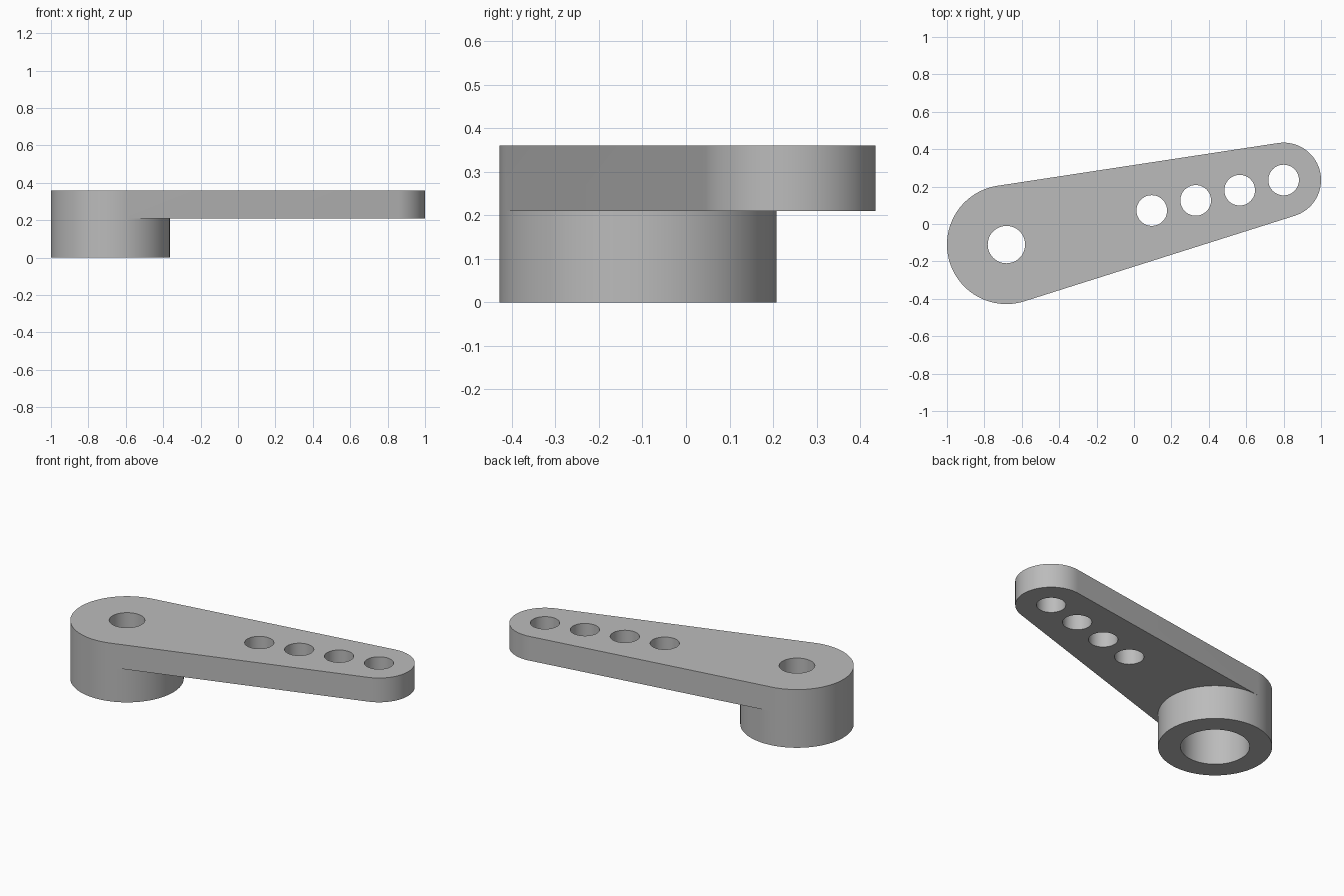
import bpy
import bmesh
from math import atan2, acos, cos, sin, pi, radians
from mathutils import Vector

cube = bpy.data.objects.get("Cube")
if cube:
    bpy.data.objects.remove(cube, do_unlink=True)

# Main dimensions
HUB, HUB_R = Vector((-0.682, -0.11)), 0.318
TIP, TIP_R = Vector((0.8, 0.235)), 0.2
FIRST_HOLE, HOLE_R = Vector((0.095, 0.072)), 0.082
SCREW_R, BORE_R = 0.1, 0.193
ARM_Z, BORE_Z, TOP_Z = 0.21, 0.24, 0.36


def arc(center, radius, start, end, steps):
    """Points along an arc, both ends included."""
    angles = [start + (end - start) * i / steps for i in range(steps + 1)]
    return [center + radius * Vector((cos(t), sin(t))) for t in angles]


def circle(center, radius, steps=48):
    return arc(center, radius, 0, 2 * pi, steps)[:-1]


def cap(bm, z, loops):
    """Flat face at height z; loops after the first are holes."""
    edges = []
    for loop in loops:
        verts = [bm.verts.new((p.x, p.y, z)) for p in loop]
        edges += [bm.edges.new((verts[i - 1], verts[i])) for i in range(len(verts))]
    bmesh.ops.triangle_fill(bm, edges=edges, use_beauty=True, normal=(0, 0, 1))


def wall(bm, points, low, high, closed=True):
    """Vertical wall along a path of points."""
    for i in range(0 if closed else 1, len(points)):
        a, b = points[i - 1], points[i]
        corners = ((a, low), (b, low), (b, high), (a, high))
        bm.faces.new([bm.verts.new((p.x, p.y, z)) for p, z in corners])


# Outline: two arcs joined by their common tangents
axis = TIP - HUB
heading = atan2(axis.y, axis.x)
spread = acos((HUB_R - TIP_R) / axis.length)
tip_arc = arc(TIP, TIP_R, heading - spread, heading + spread, 40)
far_arc = arc(HUB, HUB_R, heading + spread, heading + 2 * pi - spread, 48)
near_arc = arc(HUB, HUB_R, heading - spread, heading + spread, 40)
outline = tip_arc + far_arc
hub_ring = far_arc + near_arc[1:-1]
underside = tip_arc + near_arc[::-1]

# Holes
link_holes = [circle(FIRST_HOLE.lerp(TIP, i / 3), HOLE_R) for i in range(4)]
screw_hole = circle(HUB, SCREW_R)
bore = circle(HUB, BORE_R)

bm = bmesh.new()
# Arm
cap(bm, TOP_Z, [outline, screw_hole] + link_holes)
cap(bm, ARM_Z, [underside] + link_holes)
wall(bm, outline, ARM_Z, TOP_Z)
for hole in link_holes:
    wall(bm, hole, ARM_Z, TOP_Z)
# Hub with stepped bore
wall(bm, hub_ring, 0, ARM_Z)
cap(bm, 0, [hub_ring, bore])
wall(bm, bore, 0, BORE_Z)
cap(bm, BORE_Z, [bore, screw_hole])
wall(bm, screw_hole, BORE_Z, TOP_Z)

bmesh.ops.remove_doubles(bm, verts=bm.verts, dist=0.0002)
bmesh.ops.recalc_face_normals(bm, faces=bm.faces)
mesh = bpy.data.meshes.new("lever_arm")
bm.to_mesh(mesh)
bm.free()

# Plain grey material
grey = bpy.data.materials.new("light_grey")
grey.use_nodes = True
grey.diffuse_color = (0.5, 0.5, 0.5, 1)
grey.node_tree.nodes["Principled BSDF"].inputs["Base Color"].default_value = (0.5, 0.5, 0.5, 1)
mesh.materials.append(grey)

lever = bpy.data.objects.new("lever_arm", mesh)
bpy.context.collection.objects.link(lever)
bpy.ops.object.select_all(action="DESELECT")
lever.select_set(True)
bpy.context.view_layer.objects.active = lever
bpy.ops.object.shade_smooth_by_angle(angle=radians(30))
